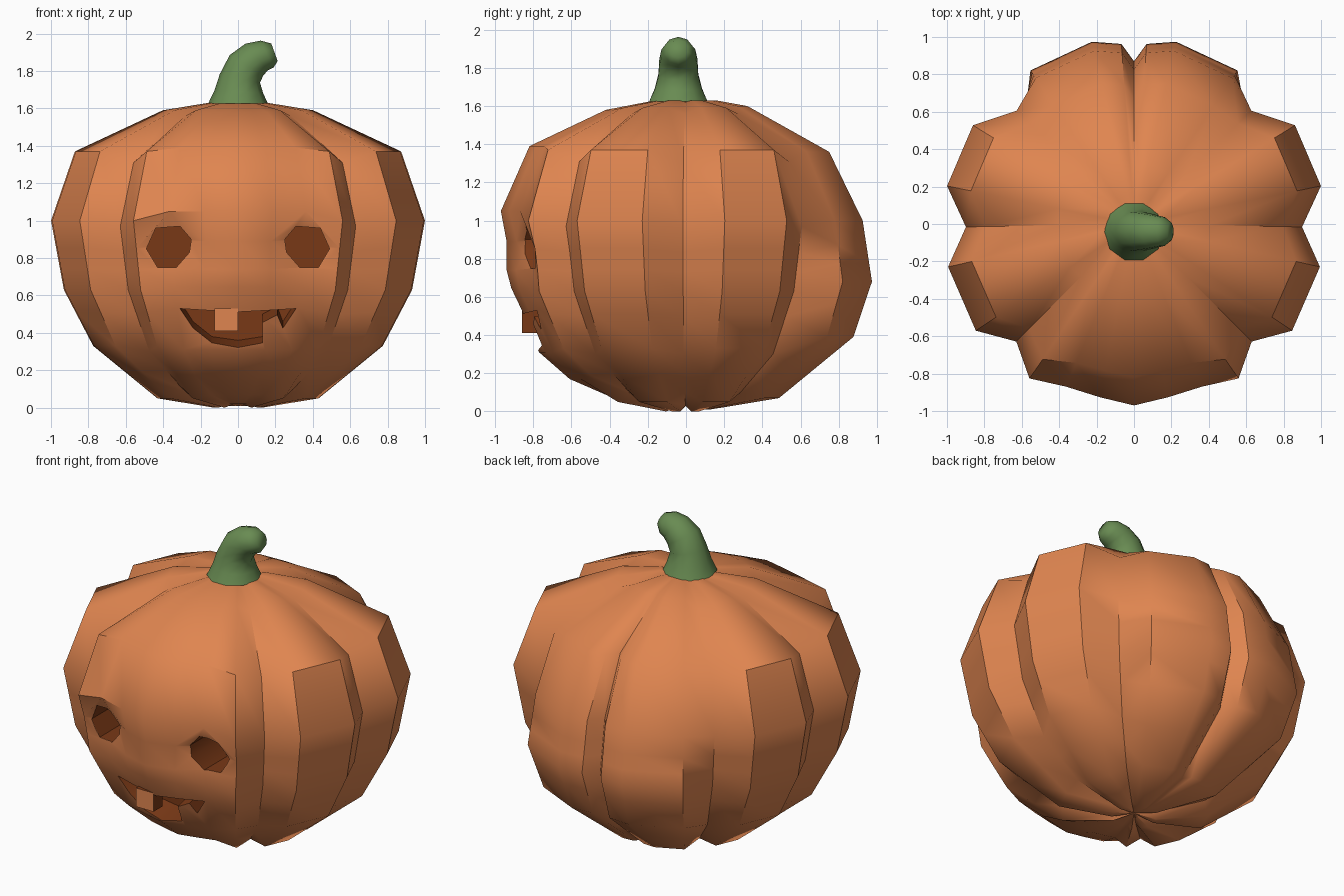
import bpy, bmesh
from math import radians, sin, cos, exp
from mathutils import Matrix, Vector

cube = bpy.data.objects.get("Cube")
if cube:
    bpy.data.objects.remove(cube)


def material(name, rgb):
    m = bpy.data.materials.new(name)
    m.use_nodes = True
    m.diffuse_color = (*rgb, 1)
    bsdf = m.node_tree.nodes["Principled BSDF"]
    bsdf.inputs["Base Color"].default_value = (*rgb, 1)
    bsdf.inputs["Roughness"].default_value = 0.8
    return m


ORANGE = material("orange skin", (0.74, 0.235, 0.08))
BROWN = material("brown flesh", (0.19, 0.04, 0.008))
GREEN = material("green stem", (0.14, 0.26, 0.085))


def make_object(name, bm, mats):
    bmesh.ops.recalc_face_normals(bm, faces=bm.faces)
    mesh = bpy.data.meshes.new(name)
    bm.to_mesh(mesh)
    bm.free()
    for m in mats:
        mesh.materials.append(m)
    ob = bpy.data.objects.new(name, mesh)
    bpy.context.collection.objects.link(ob)
    return ob


def activate(ob):
    bpy.ops.object.select_all(action='DESELECT')
    ob.select_set(True)
    bpy.context.view_layer.objects.active = ob


def smooth(ob, angle):
    activate(ob)
    bpy.ops.object.shade_smooth_by_angle(angle=radians(angle))


def bridge(bm, a, b):
    for i in range(len(a)):
        j = (i + 1) % len(a)
        bm.faces.new((a[i], a[j], b[j], b[i]))


# Profiles from top to bottom as (height, radius)
LOBE = [(1.63, .16), (1.59, .41), (1.37, .89), (1.0, 1.02),
        (.63, .95), (.33, .79), (.05, .44), (0, .13)]
GROOVE = [(1.62, .15), (1.56, .4), (1.31, .79), (.97, .89),
          (.63, .83), (.3, .67), (.1, .42), (.03, .13)]
BACK = [(1.63, .16), (1.6, .33), (1.36, .77), (1.0, .95),
        (.68, 1.0), (.39, .9), (.07, .5), (.01, .13)]
FRONT = [(1.63, .16), (1.58, .42), (1.39, .82), (1.05, .97), (.89, .94),
         (.74, .94), (.645, .915), (.53, .86), (.31, .77), (.17, .61),
         (.07, .38), (.02, .13)]
STEPS = [0, 1, 2, 3, 3.4, 3.7, 4, 4.4, 5, 5.5, 6, 7]


def sample(profile, k):
    if profile is FRONT:
        return profile[k]
    i = min(int(STEPS[k]), len(profile) - 2)
    return Vector(profile[i]).lerp(Vector(profile[i + 1]), STEPS[k] - i)


# Columns of one half: angle, profile, radius factor
half = [(-90, FRONT, 1), (-79, FRONT, .975), (-67.5, FRONT, .98),
        (-56, LOBE, .98), (-45, GROOVE, 1), (-34, LOBE, 1), (-13, LOBE, 1),
        (-1, GROOVE, 1.01), (11.5, LOBE, 1), (31.5, LOBE, .99),
        (44, GROOVE, .98), (56, BACK, .99), (77, BACK, 1.0),
        (86, BACK, .965), (90, BACK, .87)]
columns = half + [(180 - a, p, f) for a, p, f in half[-2:0:-1]]

# Pumpkin body, with dents around the eyes
bm = bmesh.new()
rings = []
for k in range(len(STEPS)):
    ring = []
    for angle, profile, factor in columns:
        z, r = sample(profile, k)
        r *= factor
        x, y = r * cos(radians(angle)), r * sin(radians(angle))
        if y < 0:
            d2 = (abs(x) - .36) ** 2 + (z - .84) ** 2
            y += .08 * exp(-d2 / .02)
        ring.append(bm.verts.new((x, y, z)))
    rings.append(ring)
for a, b in zip(rings, rings[1:]):
    bridge(bm, a, b)
for ring, z in ((rings[0], 1.63), (rings[-1], .03)):
    centre = bm.verts.new((0, 0, z))
    for i, v in enumerate(ring):
        bm.faces.new((v, ring[(i + 1) % len(ring)], centre))
body = make_object("pumpkin_body", bm, [ORANGE, BROWN])


# Face openings: prisms cut into the body, brown inside
def carve(outline, y0, y1, slope):
    bm = bmesh.new()
    ends = [[bm.verts.new((x, y, z + slope * (y + .82))) for x, z in outline]
            for y in (y0, y1)]
    bridge(bm, *ends)
    for end in ends:
        bm.faces.new(end)
    for f in bm.faces:
        f.material_index = 1
    cutter = make_object("cutter", bm, [ORANGE, BROWN])
    cutter.hide_render = True
    mod = body.modifiers.new("carve", 'BOOLEAN')
    mod.operation = 'DIFFERENCE'
    mod.solver = 'EXACT'
    mod.object = cutter
    activate(body)
    bpy.ops.object.modifier_apply(modifier=mod.name)
    bpy.data.objects.remove(cutter)


eye = [(.49, .85), (.44, .96), (.31, .97), (.25, .9),
       (.26, .83), (.33, .75), (.43, .75)]
for side in (-1, 1):
    carve([(side * x, z) for x, z in eye], -1.2, -.58, 0)
mouth = [(-.31, .52), (-.24, .41), (-.14, .33), (0, .31), (.13, .33),
         (.13, .45), (.21, .49), (.24, .41), (.31, .52)]
carve(mouth, -1.1, -.62, .25)
smooth(body, 42)

# Upper tooth, orange in front and brown on the cut sides
bm = bmesh.new()
bmesh.ops.create_cube(bm, size=1, matrix=Matrix.Translation((-.063, -.815, .47))
                      @ Matrix.Diagonal((.126, .09, .12, 1)))
for f in bm.faces:
    f.normal_update()
    f.material_index = 0 if f.normal.y < -.5 else 1
make_object("upper_tooth", bm, [ORANGE, BROWN])

# Curved stem: rings along a bent path as (x, height, radius, tilt)
path = [(0, 1.625, .16, 0), (.005, 1.69, .13, 4), (.01, 1.76, .11, 12),
        (.045, 1.83, .105, 32), (.1, 1.875, .093, 50),
        (.155, 1.89, .08, 65), (.195, 1.9, .05, 70)]
SIDES = 10
bm = bmesh.new()
rings = []
for x, z, r, tilt in path:
    m = (Matrix.Translation((x, -.04, z))
         @ Matrix.Rotation(radians(tilt), 4, 'Y'))
    rings.append([bm.verts.new(m @ Vector((r * cos(radians(a)),
                                           r * sin(radians(a)), 0)))
                  for a in range(0, 360, 360 // SIDES)])
for a, b in zip(rings, rings[1:]):
    bridge(bm, a, b)
bm.faces.new(rings[0])
bm.faces.new(rings[-1])
stem = make_object("stem", bm, [GREEN])
smooth(stem, 60)
